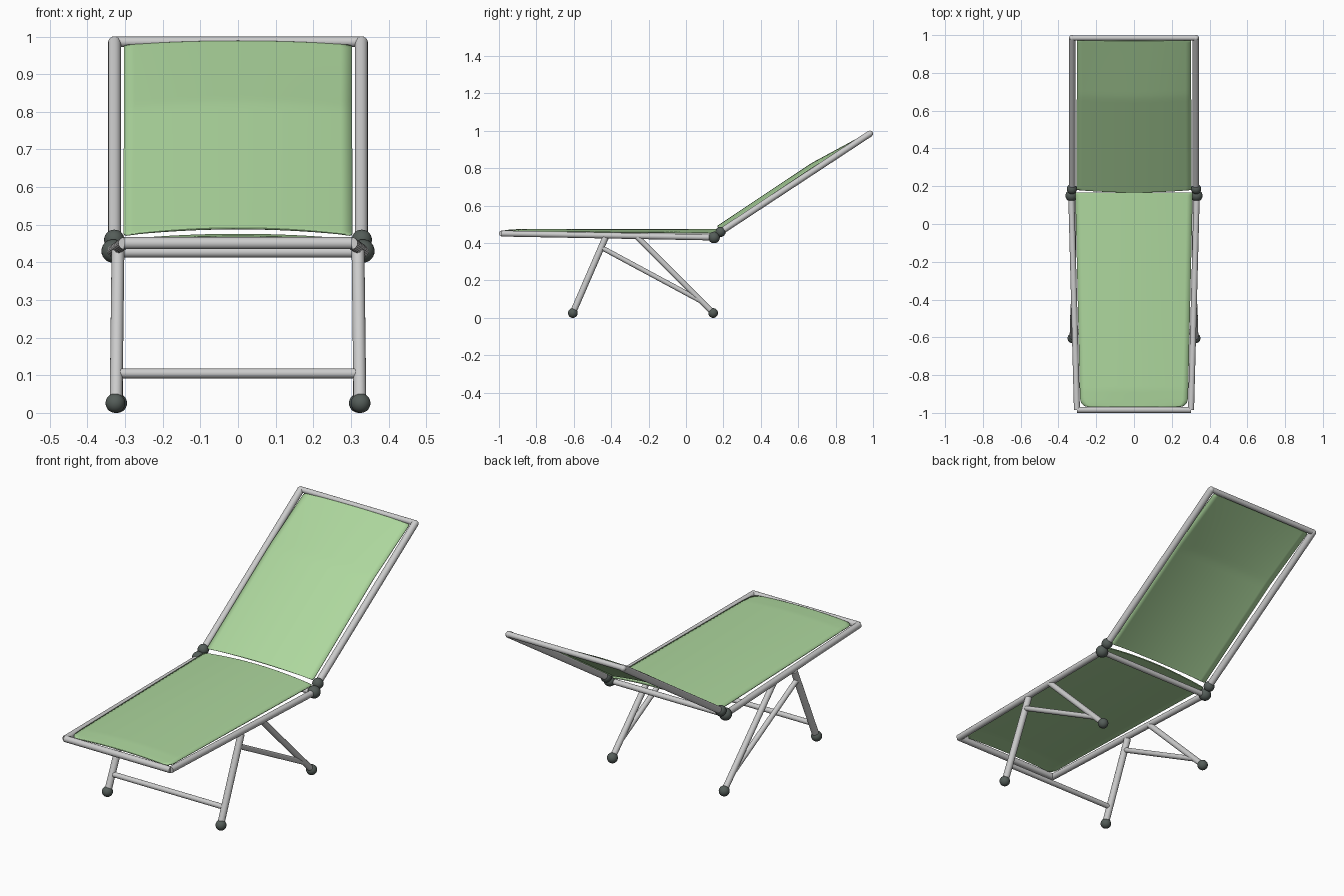
import bpy, math
from mathutils import Vector

if "Cube" in bpy.data.objects:
    bpy.data.objects.remove(bpy.data.objects["Cube"])


def mat(name, c):
    m = bpy.data.materials.new(name)
    m.diffuse_color = (*c, 1)
    m.use_nodes = True
    m.node_tree.nodes["Principled BSDF"].inputs["Base Color"].default_value = m.diffuse_color
    return m


GREEN = mat("green_fabric", (0.42, 0.68, 0.34))
DARK = mat("dark_rubber", (0.09, 0.11, 0.10))


def smooth(ob, angle=35):
    bpy.ops.object.select_all(action='DESELECT')
    ob.select_set(True)
    bpy.context.view_layer.objects.active = ob
    bpy.ops.object.shade_smooth_by_angle(angle=math.radians(angle))


def tube(name, a, b, r):
    a, b = Vector(a), Vector(b)
    d = b - a
    bpy.ops.mesh.primitive_cylinder_add(vertices=20, radius=r, depth=d.length, location=(a + b) / 2,
                                        rotation=d.to_track_quat('Z', 'Y').to_euler())
    ob = bpy.context.object
    ob.name = name
    smooth(ob)


def ball(name, p, r):
    bpy.ops.mesh.primitive_uv_sphere_add(segments=24, ring_count=14, radius=r, location=p)
    ob = bpy.context.object
    ob.name = name
    ob.data.materials.append(DARK)
    smooth(ob, 60)


def lerp(stops, t):
    for (t0, *a), (t1, *b) in zip(stops, stops[1:]):
        if t <= t1:
            f = (t - t0) / (t1 - t0)
            return [p + (q - p) * f for p, q in zip(a, b)]
    return stops[-1][1:]


def fabric(name, start, end, stops, corners, nv=60, nu=20):
    """Crowned sheet; stops = (t, half width, edge height, centre height) off the line start-end."""
    s, e = Vector((0, *start)), Vector((0, *end))
    d = e - s
    n = Vector((1, 0, 0)).cross(d.normalized())
    verts, faces = [], []
    for j in range(nv + 1):
        t = (1 - math.cos(math.pi * j / nv)) / 2
        w, he, hc = lerp(stops, t)
        for dist, r in ((t * d.length, corners[0]), ((1 - t) * d.length, corners[1])):
            if dist < r:
                w -= r - math.sqrt(r * r - (r - dist) ** 2)
        for i in range(nu + 1):
            u = 2 * i / nu - 1
            verts.append(s + d * t + n * (hc + (he - hc) * u * u) + Vector((u * w, 0, 0)))
    k = nu + 1
    for j in range(nv):
        for i in range(nu):
            a = j * k + i
            faces.append((a, a + 1, a + k + 1, a + k))
    me = bpy.data.meshes.new(name)
    me.from_pydata(verts, [], faces)
    ob = bpy.data.objects.new(name, me)
    bpy.context.collection.objects.link(ob)
    me.materials.append(GREEN)
    smooth(ob)
    m = ob.modifiers.new("thickness", 'SOLIDIFY')
    m.thickness = 0.005
    m.offset = -1


for s, side in ((-1, "left"), (1, "right")):
    # seat and backrest side rails
    tube(f"seat_rail_{side}", (s * 0.302, -0.985, 0.451), (s * 0.332, 0.15, 0.43), 0.016)
    tube(f"back_rail_{side}", (s * 0.328, 0.185, 0.46), (s * 0.328, 0.985, 0.986), 0.017)
    ball(f"back_corner_{side}", (s * 0.328, 0.984, 0.985), 0.016)
    bpy.context.object.data.materials.clear()
    # hinge knobs
    ball(f"seat_hinge_{side}", (s * 0.332, 0.15, 0.43), 0.031)
    ball(f"back_hinge_{side}", (s * 0.329, 0.185, 0.46), 0.027)
    # legs, diagonal brace and feet
    tube(f"front_leg_{side}", (s * 0.324, -0.605, 0.027), (s * 0.319, -0.43, 0.43), 0.017)
    tube(f"rear_leg_{side}", (s * 0.321, 0.145, 0.027), (s * 0.321, -0.26, 0.432), 0.015)
    tube(f"leg_brace_{side}", (s * 0.321, -0.45, 0.375), (s * 0.321, 0.08, 0.09), 0.013)
    ball(f"front_foot_{side}", (s * 0.326, -0.605, 0.026), 0.026)
    ball(f"rear_foot_{side}", (s * 0.321, 0.145, 0.026), 0.026)

# cross bars
tube("seat_front_bar", (-0.303, -0.984, 0.451), (0.303, -0.984, 0.451), 0.016)
tube("seat_rear_bar", (-0.332, 0.15, 0.427), (0.332, 0.15, 0.427), 0.014)
tube("back_top_bar", (-0.328, 0.985, 0.986), (0.328, 0.985, 0.986), 0.014)
tube("leg_cross_bar", (-0.323, -0.572, 0.105), (0.323, -0.572, 0.105), 0.013)

# fabric panels
fabric("seat_fabric", (-0.968, 0.45), (0.168, 0.45),
       [(0, 0.283, 0.010, 0.020), (0.08, 0.287, 0.013, 0.026), (1, 0.311, 0.006, 0.026)], (0.04, 0.012))
fabric("backrest_fabric", (0.187, 0.461), (0.975, 0.979),
       [(0, 0.305, 0.015, 0.037), (0.64, 0.303, 0.020, 0.041), (1, 0.303, 0.0, 0.012)], (0.012, 0.012))
